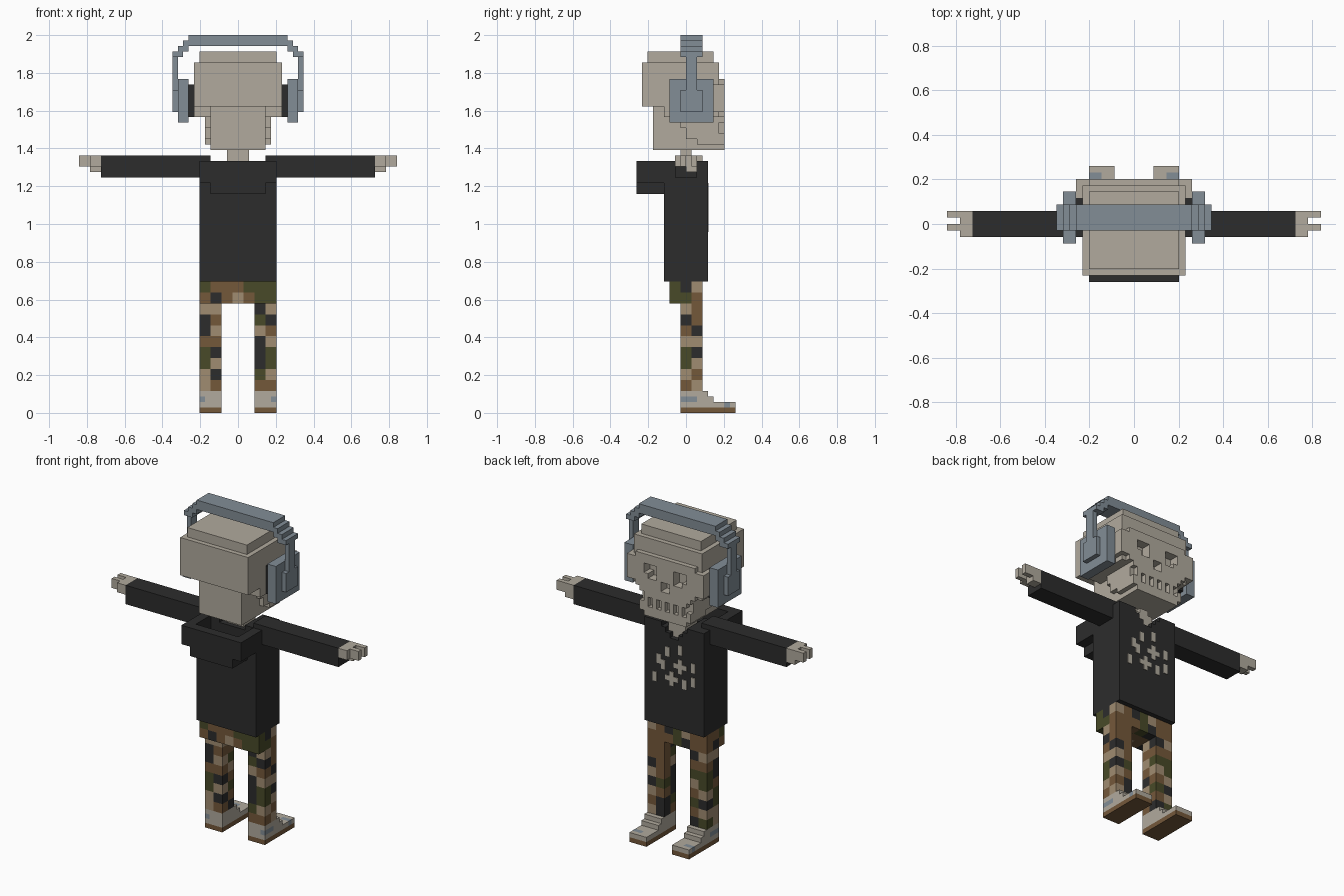
import bpy, bmesh, random
from mathutils import Vector

if "Cube" in bpy.data.objects:
    bpy.data.objects.remove(bpy.data.objects["Cube"])

random.seed(4)
U = 2 / 69  # size of one block


def material(name, rgb):
    m = bpy.data.materials.new(name)
    lin = [((c / 255 + 0.055) / 1.055) ** 2.4 for c in rgb]
    m.diffuse_color = (*lin, 1)
    m.use_nodes = True
    m.node_tree.nodes["Principled BSDF"].inputs["Base Color"].default_value = m.diffuse_color
    return m


BONE = material("bone", (177, 170, 157))
BLACK = material("black_cloth", (44, 44, 44))
STEEL = material("blue_grey", (130, 141, 150))
BROWN = material("brown", (116, 88, 58))
GREEN = material("olive_green", (72, 74, 40))
TAN = material("tan", (160, 140, 113))
CAMO = {"B": 0, "G": 1, "T": 2, "K": 3}
CAMO_MATS = [BROWN, GREEN, TAN, BLACK]

# each direction with the four corners of that side of a block
SIDES = []
for axis in range(3):
    a, b = (axis + 1) % 3, (axis + 2) % 3
    for s in (0, 1):
        ring = []
        for p, q in ((0, 0), (1, 0), (1, 1), (0, 1))[::1 if s else -1]:
            c = [0, 0, 0]
            c[axis], c[a], c[b] = s, p, q
            ring.append(Vector(c))
        d = [0, 0, 0]
        d[axis] = 2 * s - 1
        SIDES.append((tuple(d), ring))


def cells_of(boxes):
    return {(x, y, z) for x0, x1, y0, y1, z0, z1 in boxes
            for x in range(x0, x1) for y in range(y0, y1) for z in range(z0, z1)}


def part(name, boxes, mats, cuts=(), rule=None):
    """Block solid: union of boxes minus cuts, outer skin only."""
    cells = cells_of(boxes) - cells_of(cuts)
    bm = bmesh.new()
    verts = {}
    for c in sorted(cells):
        for d, ring in SIDES:
            if tuple(i + j for i, j in zip(c, d)) in cells:
                continue
            vs = []
            for r in ring:
                k = (c[0] + int(r.x), c[1] + int(r.y), c[2] + int(r.z))
                if k not in verts:
                    verts[k] = bm.verts.new(Vector(k) * U)
                vs.append(verts[k])
            f = bm.faces.new(vs)
            f.material_index = rule(*c) if rule else 0
    bmesh.ops.dissolve_limit(bm, angle_limit=0.01, verts=bm.verts, edges=bm.edges,
                             delimit={'MATERIAL'})
    me = bpy.data.meshes.new(name)
    bm.to_mesh(me)
    bm.free()
    for m in mats:
        me.materials.append(m)
    ob = bpy.data.objects.new(name, me)
    bpy.context.collection.objects.link(ob)
    return ob


def flip(box, s):
    x0, x1, *rest = box
    return box if s > 0 else (-x1, -x0, *rest)


def both(*boxes):
    return [flip(b, s) for b in boxes for s in (1, -1)]


# skull: cranium, raised face, cheekbones and stepped jaw
skull = [(-7, 7, -7, 5, 64, 66), (-8, 8, -8, 6, 56, 64), (-8, 8, -4, 6, 54, 56),
         (-7, 7, 5, 7, 54, 61), (-5, 5, -6, 7, 48, 56),
         (-6, 6, -1, 7, 52, 54), (-6, 6, 0, 7, 50, 52), (-6, 6, 2, 7, 49, 50)]
skull += both((7, 9, 4, 7, 55, 60))
holes = both((2, 5, 5, 7, 57, 59), (2, 4, 5, 7, 56, 57))           # eye sockets
holes += [(-1, 1, 5, 7, 54, 56)]                                    # nose
holes += [(x, x + 1, 6, 7, 50, 52) for x in range(-5, 5, 2)]        # teeth gaps
holes += both((5, 6, 6, 7, 51, 53))
part("skull", skull, [BONE], holes)
part("neck", [(-2, 2, -1, 1, 43, 48), (-2, 2, 1, 3, 43, 46), (-1, 1, 1, 3, 46, 47)], [BONE])

# headphones
band = [(-9, 9, -1, 3, 67, 69)]
band += both((9, 10, -1, 3, 66, 68), (10, 11, -1, 3, 65, 67), (11, 12, -1, 3, 65, 66),
             (11, 12, 0, 2, 59, 65), (11, 12, -1, 3, 55, 59))
part("headphone_band", band, [STEEL])
for s, side in ((1, "right"), (-1, "left")):
    part(side + "_ear_cup", [flip((9, 11, -3, 5, 53, 61), s)], [STEEL])
    part(side + "_ear_pad", [flip((8, 9, -2, 4, 54, 60), s)], [BLACK])

# hooded top with open hood, neckline and sleeves
top = [(-7, 7, -4, 4, 24, 46), (-7, 7, -9, -4, 42, 46), (-5, 5, -9, -4, 40, 42)]
top += both((5, 25, -2, 2, 43, 47))
part("hooded_top", top, [BLACK],
     [(-5, 5, -7, -2, 43, 46), (-3, 3, -2, 4, 45, 46), (-2, 2, -1, 4, 44, 45),
      (-1, 1, 1, 4, 43, 44)])

# chest print: two crosses ringed by short bars, as thin plates
print_boxes = []
for x, z in ((-2, 37), (0, 34)):
    print_boxes += [(x - 1, x + 2, z, z + 1), (x, x + 1, z - 1, z + 2)]
for x, z in ((3, 37), (1, 39), (-2, 40), (-5, 37), (4, 33), (-3, 33), (-5, 34), (2, 36)):
    print_boxes.append((x, x + 1, z, z + 2))
plate = part("chest_print", [(a, b, 0, 1, c, d) for a, b, c, d in print_boxes], [BONE])
plate.scale.y = 0.15
plate.location.y = 4 * U - 0.001

# hands: palm, thumb and two fingers
for s, side in ((1, "right"), (-1, "left")):
    part(side + "_hand", [flip(b, s) for b in (
        (25, 27, -2, 2, 45, 47), (25, 27, 0, 2, 44, 45),
        (27, 29, 1, 2, 45, 47), (27, 29, -1, 0, 45, 47))], [BONE])

# camouflage: two-block patches, rows listed top down for the -y side
LEG = {-7: "TKKBGGTT", -5: "TBTBKTKB", 3: "KGTKKKGB", 5: "TKBTGGTB"}
HIP = {23: "GBBBGGG", 21: "BKBTBGG"}
patch = {}


def camo(x, y, z):
    cx, cy, cz = (x + 7) // 2, (y + 3) // 2, z // 2
    if z >= 20 and cy == 0:
        return CAMO[HIP[23 if z >= 22 else 21][cx]]
    if z < 20 and cy == 1:
        return CAMO[LEG[cx * 2 - 7][9 - cz]]
    key = (cx, cy, cz)
    if key not in patch:
        patch[key] = CAMO[random.choice("BGTKBGTKB")]
    return patch[key]


part("trousers", [(-7, 7, -3, 3, 20, 24)] + both((3, 7, -1, 3, 4, 20)),
     CAMO_MATS, rule=camo)


# shoes: brown sole, stepped upper, small blue-grey patches
def shoe_rule(x, y, z):
    ax = x if x >= 0 else -x - 1
    if z == 0:
        return 1
    outer = ax >= 5
    if outer and ((z == 2 and ax == 6 and y < 2) or (z == 1 and y == 7)):
        return 2
    return 0


for s, side in ((1, "right"), (-1, "left")):
    part(side + "_shoe", [flip(b, s) for b in (
        (3, 7, -1, 9, 0, 2), (3, 7, -1, 5, 2, 3), (3, 7, -1, 4, 3, 4))],
        [BONE, BROWN, STEEL], rule=shoe_rule)
